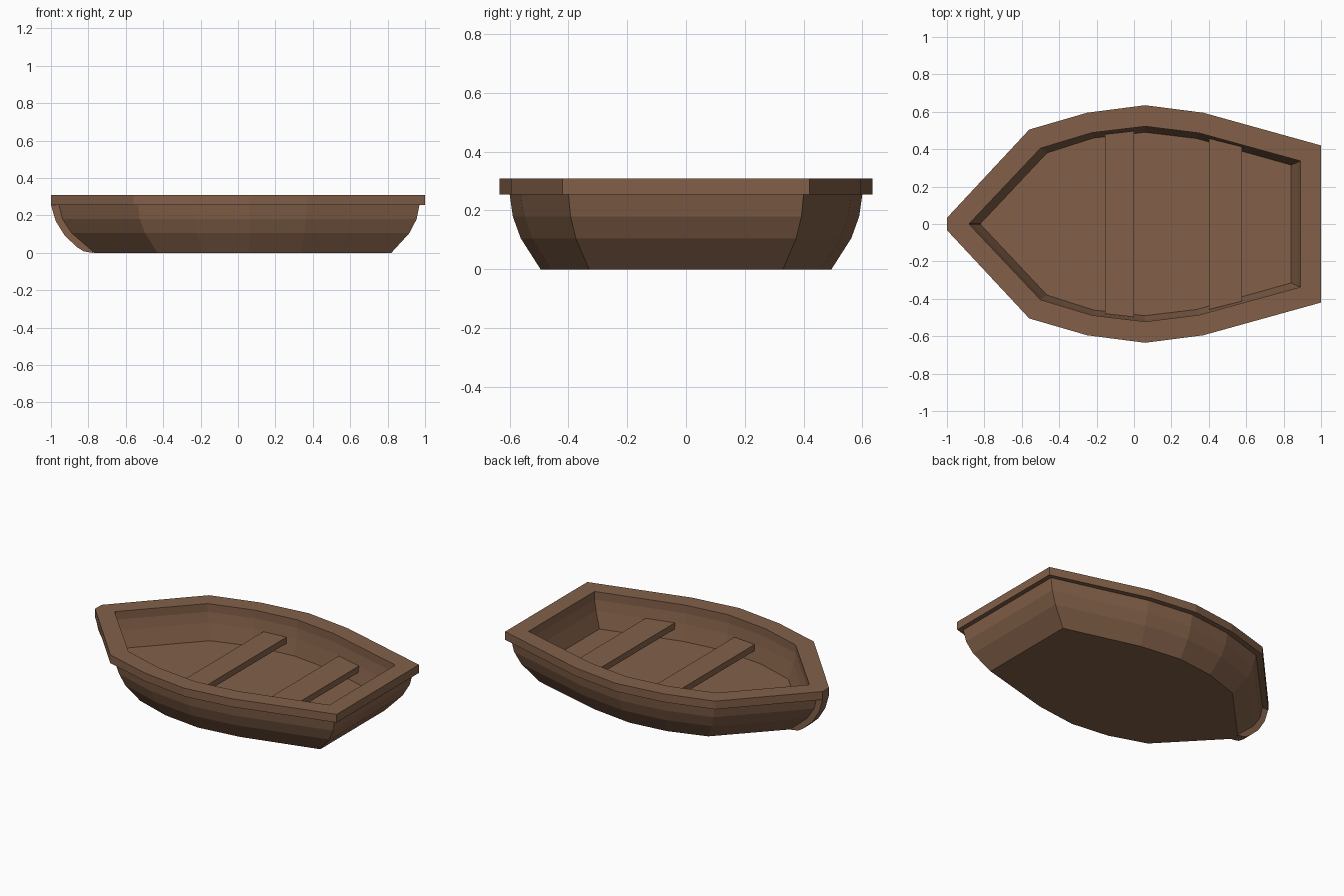
import bpy, bmesh

if "Cube" in bpy.data.objects:
    bpy.data.objects.remove(bpy.data.objects["Cube"])

wood = bpy.data.materials.new("brown wood")
wood.diffuse_color = (0.225, 0.117, 0.066, 1)
wood.use_nodes = True
wood.node_tree.nodes["Principled BSDF"].inputs["Base Color"].default_value = wood.diffuse_color


def ring(half, z):
    """Mirror a half outline (bow to stern) into a closed loop at height z."""
    return [(x, y, z) for x, y in half] + [(x, -y, z) for x, y in reversed(half)]


def mix(a, b, t):
    return [(p[0] + (q[0] - p[0]) * t, p[1] + (q[1] - p[1]) * t) for p, q in zip(a, b)]


def loft(name, rings, cap_start=False, cap_end=False, cyclic=False, flip=None):
    bm = bmesh.new()
    loops = [[bm.verts.new(c) for c in r] for r in rings]
    n = len(loops[0])
    pairs = list(zip(loops, loops[1:])) + ([(loops[-1], loops[0])] if cyclic else [])
    for a, b in pairs:
        for i in range(n):
            j = (i + 1) % n
            bm.faces.new((a[i], a[j], b[j], b[i]))
    if cap_start:
        bm.faces.new(loops[0])
    if cap_end:
        bm.faces.new(loops[-1])
    bmesh.ops.recalc_face_normals(bm, faces=bm.faces)
    mesh = bpy.data.meshes.new(name)
    bm.to_mesh(mesh)
    bm.free()
    mesh.materials.append(wood)
    ob = bpy.data.objects.new(name, mesh)
    bpy.context.collection.objects.link(ob)
    return ob


# Half outlines, bow to stern
rim_out = [(-1, .033), (-.56, .505), (-.25, .595), (.06, .635), (.37, .595), (1, .42)]
rim_in = [(-.88, .003), (-.5, .405), (-.225, .488), (.06, .522), (.345, .487), (.89, .337)]
floor_in = [(-.82, .003), (-.465, .38), (-.215, .46), (.06, .49), (.335, .457), (.84, .315)]
hull_top = [(-.96, .028), (-.535, .475), (-.24, .565), (.06, .6), (.365, .562), (.97, .4)]
hull_bot = [(-.77, .028), (-.43, .385), (-.19, .465), (.06, .495), (.335, .46), (.82, .33)]

# Hull: outer skin, tucked under the rim, then inner skin down to the floor
hull = [ring(mix(hull_top, hull_bot, t), z)
        for z, t in ((0, 1), (.105, .36), (.18, .1), (.255, 0))]
hull += [ring(rim_in, .255), ring(mix(rim_in, floor_in, .3), .19), ring(floor_in, .087)]
loft("hull", hull, cap_start=True, cap_end=True)

# Gunwale rim
loft("rim", [ring(rim_out, .255), ring(rim_out, .308),
             ring(rim_in, .308), ring(rim_in, .255)], cyclic=True)

# Curved stem along the bow
stem = [(-1, .256), (-.975, .17), (-.925, .09), (-.86, .03), (-.825, .008), (-.78, 0)]
stem_back = [(-.93, .256), (-.91, .17), (-.87, .09), (-.8, .04), (-.77, .02), (-.74, .002)]
outline = stem + stem_back[::-1]
loft("bow_stem", [[(x, s * .031, z) for x, z in outline] for s in (-1, 1)],
     cap_start=True, cap_end=True)

# Bench seats: x range and half widths at each edge
for name, x0, x1, w0, w1 in (("middle_seat", -.155, 0, .48, .497),
                             ("rear_seat", .4, .577, .458, .412)):
    plan = [(x0, w0), (x1, w1)]
    loft(name, [ring(plan, .15), ring(plan, .19)], cap_start=True, cap_end=True)
